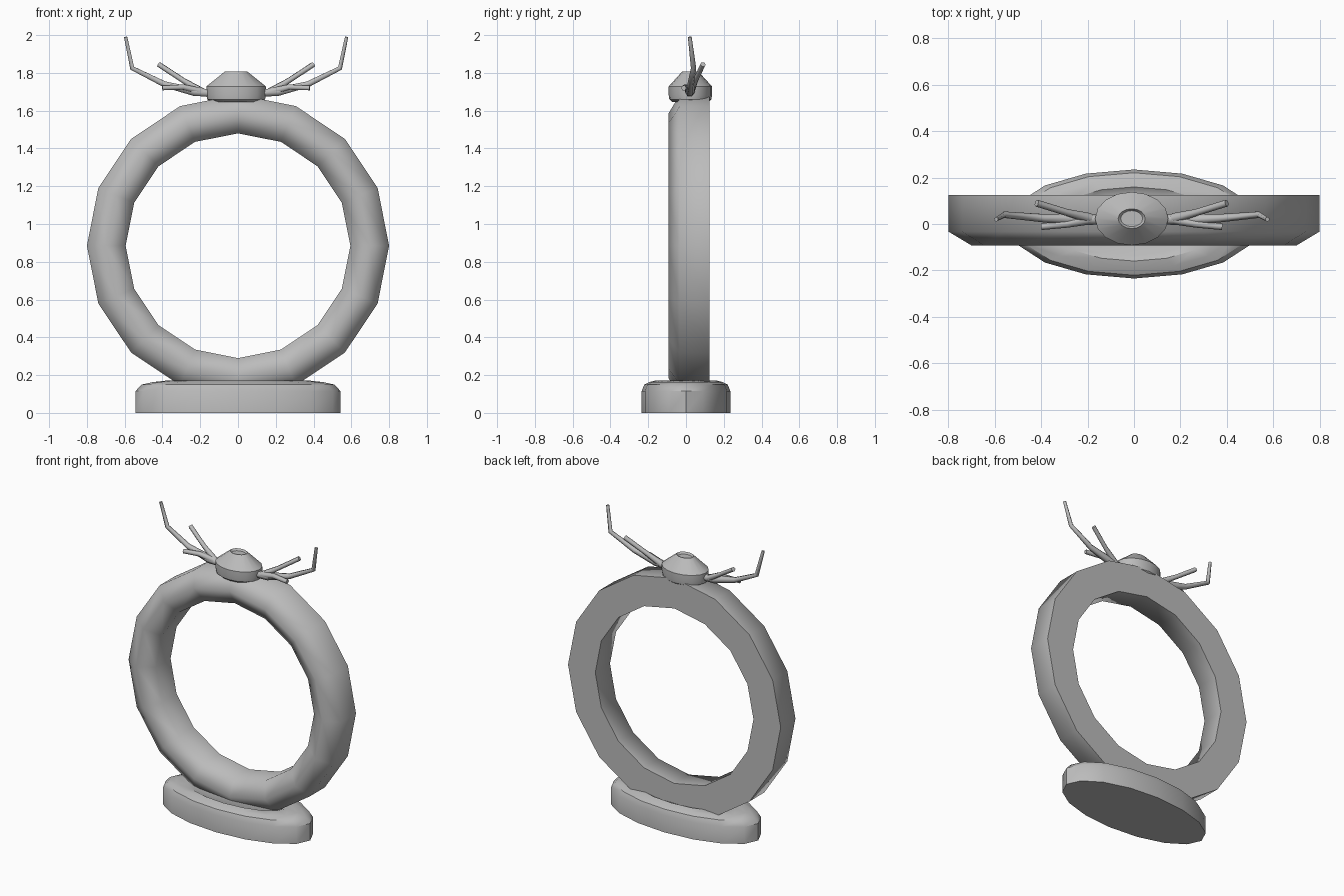
import bpy, bmesh, math

cube = bpy.data.objects.get("Cube")
if cube:
    bpy.data.objects.remove(cube, do_unlink=True)

grey = bpy.data.materials.new("plain grey")
grey.use_nodes = True
GREY = (0.5, 0.5, 0.5, 1)
grey.diffuse_color = GREY
grey.node_tree.nodes["Principled BSDF"].inputs["Base Color"].default_value = GREY


def add_object(name, data):
    obj = bpy.data.objects.new(name, data)
    bpy.context.collection.objects.link(obj)
    data.materials.append(grey)
    return obj


def smooth(obj, degrees):
    bpy.ops.object.select_all(action='DESELECT')
    obj.select_set(True)
    bpy.context.view_layer.objects.active = obj
    bpy.ops.object.shade_smooth_by_angle(angle=math.radians(degrees))


def sweep(name, profile, place, closed, angle, sides=16):
    """Turn a profile through a full circle; place(r, h, a) gives each point."""
    bm = bmesh.new()
    loops = []
    for i in range(sides):
        a = math.tau * i / sides
        loops.append([bm.verts.new(place(r, h, a)) for r, h in profile])
    n = len(profile)
    for i in range(sides):
        one, two = loops[i], loops[(i + 1) % sides]
        for j in range(n if closed else n - 1):
            k = (j + 1) % n
            bm.faces.new((one[j], two[j], two[k], one[k]))
    if not closed:
        bm.faces.new([loop[0] for loop in loops])
        bm.faces.new([loop[-1] for loop in loops])
    bmesh.ops.recalc_face_normals(bm, faces=bm.faces)
    mesh = bpy.data.meshes.new(name)
    bm.to_mesh(mesh)
    bm.free()
    obj = add_object(name, mesh)
    smooth(obj, angle)
    return obj


# Upright ring: flat back, ridged front
sweep("ring",
      [(0.8, 0.125), (0.8, -0.033), (0.7, -0.093), (0.595, -0.033), (0.595, 0.125)],
      lambda r, h, a: (r * math.cos(a), h, 0.885 + r * math.sin(a)), True, 65)

# Oval foot with a rounded rim and shallow dished top
sweep("base",
      [(1, 0), (1, 0.115), (0.94, 0.15), (0.83, 0.163), (0.68, 0.172), (0.58, 0.155)],
      lambda r, h, a: (0.543 * r * math.cos(a), 0.235 * r * math.sin(a), h), False, 40)

# Oval setting on top of the ring
sweep("crown",
      [(0.82, 1.645), (0.97, 1.66), (1, 1.685), (1, 1.728), (0.37, 1.808), (0.3, 1.795)],
      lambda r, h, a: (-0.01 + 0.158 * r * math.cos(a), 0.023 + 0.115 * r * math.sin(a), h),
      False, 35)

# Branching twigs: x, y, z, thickness along each path
TWIGS = {
    "long_twig": [(0.1, 0.02, 1.69, 0.02), (0.22, 0.02, 1.7, 0.026), (0.38, 0.025, 1.74, 0.018),
                  (0.55, 0.04, 1.825, 0.014), (0.585, 0.02, 1.99, 0.01)],
    "back_twig": [(0.18, 0.025, 1.7, 0.022), (0.28, 0.05, 1.76, 0.015), (0.41, 0.09, 1.845, 0.015)],
    "front_twig": [(0.18, 0.02, 1.7, 0.022), (0.28, 0.0, 1.725, 0.016), (0.39, -0.012, 1.72, 0.014)],
}
for side, sign in (("left", 1), ("right", -1)):
    for name, path in TWIGS.items():
        curve = bpy.data.curves.new(f"{side}_{name}", 'CURVE')
        curve.dimensions = '3D'
        curve.bevel_depth = 1
        curve.bevel_resolution = 1
        curve.use_fill_caps = True
        line = curve.splines.new('POLY')
        line.points.add(len(path) - 1)
        for point, (x, y, z, thick) in zip(line.points, path):
            point.co = (sign * x - 0.01, y, z, 1)
            point.radius = thick
        line.use_smooth = True
        add_object(f"{side}_{name}", curve)
